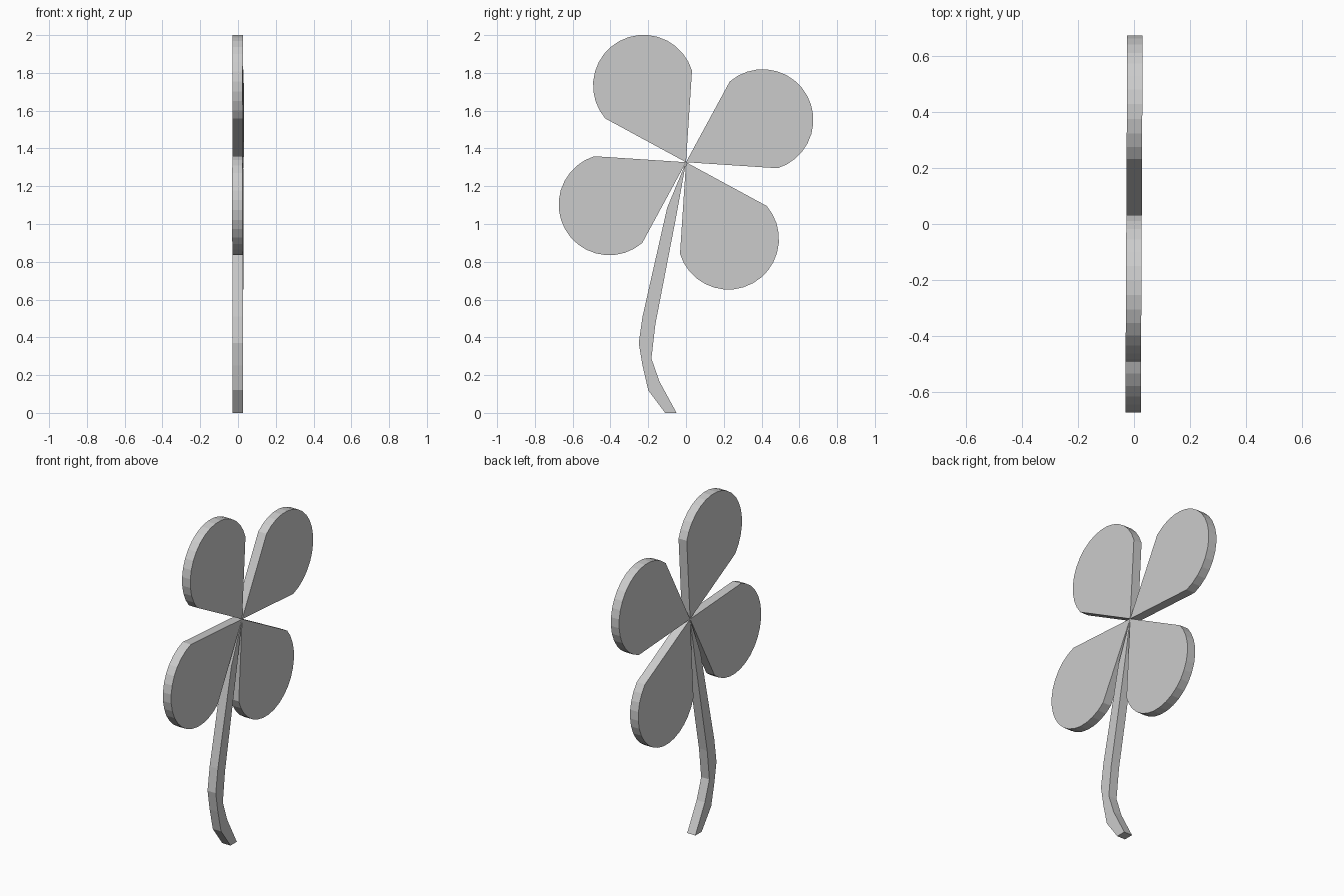
import bpy, bmesh
from math import sin, cos, radians

if "Cube" in bpy.data.objects:
    bpy.data.objects.remove(bpy.data.objects["Cube"])

HUB_Z = 1.327      # height where the four leaves meet
HALF = 0.0275      # half thickness
SKEW = 0.005       # slight turn of the flat shape about z


def slab(name, outline):
    """Extrude a (y, z) outline along x into a flat-shaded slab."""
    bm = bmesh.new()
    back = bm.faces.new([bm.verts.new((SKEW * y - HALF, y, z)) for y, z in outline])
    ext = bmesh.ops.extrude_face_region(bm, geom=[back], use_keep_orig=True)
    verts = [v for v in ext["geom"] if isinstance(v, bmesh.types.BMVert)]
    bmesh.ops.translate(bm, verts=verts, vec=(2 * HALF, 0, 0))
    bmesh.ops.recalc_face_normals(bm, faces=bm.faces[:])
    me = bpy.data.meshes.new(name)
    bm.to_mesh(me)
    bm.free()
    ob = bpy.data.objects.new(name, me)
    bpy.context.collection.objects.link(ob)
    return ob


def leaf_outline(angle, dist=0.464, radius=0.268, sweep=101.7, segs=18):
    """Teardrop: a point at the hub and a round outer end."""
    pts = [(0.0, 0.0)]
    for i in range(segs + 1):
        a = radians(-sweep + 2 * sweep * i / segs)
        pts.append((dist + radius * cos(a), radius * sin(a)))
    c, s = cos(radians(angle)), sin(radians(angle))
    return [(u * c - v * s, HUB_Z + u * s + v * c) for u, v in pts]


# four leaves around the hub
for k in range(4):
    slab(f"leaf_{k + 1}", leaf_outline(28.9 + 90 * k))

# curved stem, tapering to a point at the hub
slab("stem", [
    (0, HUB_Z), (-0.10, 1.085), (-0.23, 0.51), (-0.25, 0.37), (-0.23, 0.25),
    (-0.20, 0.12), (-0.11, 0), (-0.05, 0), (-0.14, 0.165), (-0.183, 0.288),
    (-0.162, 0.47), (-0.05, 1.05)])
